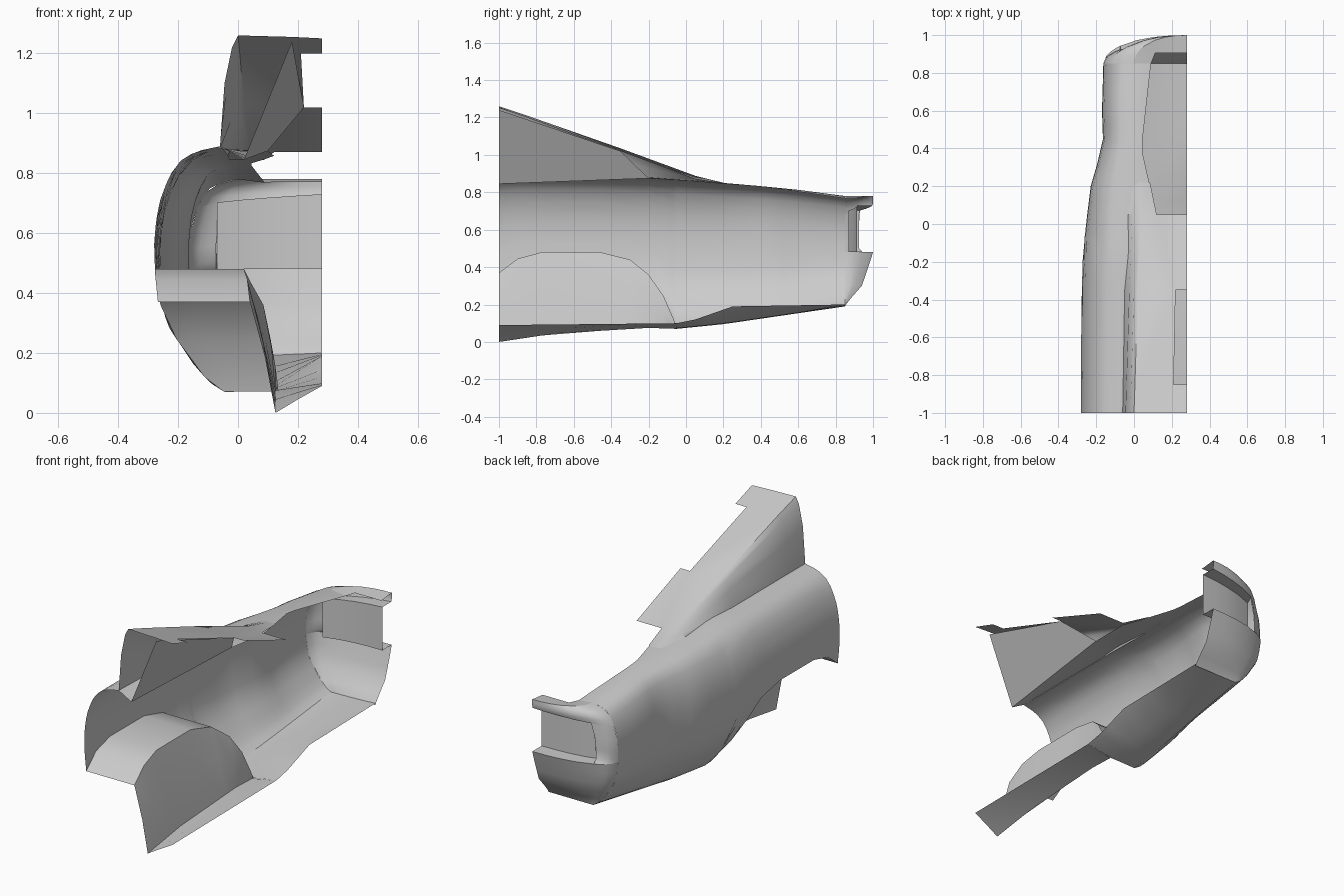
import bpy, bmesh
from math import radians, sqrt

if "Cube" in bpy.data.objects:
    bpy.data.objects.remove(bpy.data.objects["Cube"])

XC = 0.28      # open centre-line of the half shell
Y_NOSE = 0.85  # where the fender meets the nose


def ip(v, pts):
    """Linear lookup in (key, value) pairs."""
    if v <= pts[0][0]:
        return pts[0][1]
    for (a, p), (b, q) in zip(pts, pts[1:]):
        if v <= b:
            return p + (q - p) * (v - a) / (b - a)
    return pts[-1][1]


def loft(name, rows, skip=(), angle=40):
    """Skin a grid of points, leaving out the (row, column) cells in skip."""
    bm = bmesh.new()
    g = [[bm.verts.new(p) for p in r] for r in rows]
    for i in range(len(g) - 1):
        for j in range(len(g[0]) - 1):
            if (i, j) not in skip:
                bm.faces.new((g[i][j], g[i][j + 1], g[i + 1][j + 1], g[i + 1][j]))
    bmesh.ops.remove_doubles(bm, verts=bm.verts, dist=0.0005)
    loose = [v for v in bm.verts if not v.link_faces]
    bmesh.ops.delete(bm, geom=loose, context='VERTS')
    bmesh.ops.recalc_face_normals(bm, faces=bm.faces)
    me = bpy.data.meshes.new(name)
    bm.to_mesh(me)
    bm.free()
    ob = bpy.data.objects.new(name, me)
    bpy.context.collection.objects.link(ob)
    bpy.ops.object.select_all(action='DESELECT')
    ob.select_set(True)
    bpy.context.view_layer.objects.active = ob
    bpy.ops.object.shade_smooth_by_angle(angle=radians(angle))
    return ob


# Guide curves along the length (y, value)
OUTER = [(-1, -.28), (-.5, -.28), (-.2, -.273), (0, -.255), (.2, -.23),
         (.32, -.195), (.45, -.165), (.6, -.17), (.85, -.163)]
CREST_X = [(-1, -.06), (0, -.04), (.4, -.02), (.85, .0)]
CREST_Z = [(-1, .89), (-.2, .88), (.2, .85), (.4, .833), (.6, .813), (.85, .78)]
EDGE_X = [(-1, .02), (-.2, .10), (.05, .12), (.2, .085), (.4, .04), (.85, .09)]
EDGE_Z = [(-1, .845), (-.2, .875), (.05, .858), (.2, .845), (.4, .832), (.85, .768)]
BOTTOM = [(-1, 0), (-.7, .045), (-.2, .075), (-.05, .07), (.2, .095), (.85, .19)]
CENTRE = [(-1, .09), (-.05, .10), (.05, .12), (.25, .19), (.85, .20)]
ARCH = [(-1, .37), (-.9, .445), (-.77, .48), (-.46, .48), (-.3, .44),
        (-.2, .36), (-.12, .245), (-.065, .12), (-.05, .072)]
WELL_IN = [(-1, .04), (-.77, .02), (-.46, .02), (-.3, .04), (-.2, .085), (-.05, .13)]
# Cross-section bulge by height fraction (t, inset as share of crest distance)
SHAPE = [(0, .98), (.04, .75), (.12, .50), (.28, .13), (.36, .06), (.48, .015),
         (.6, 0), (.7, .03), (.78, .09), (.88, .23), (.95, .43), (.98, .65), (1, 1)]


def side_x(y, z):
    z0, z1 = ip(y, BOTTOM), ip(y, CREST_Z)
    if y < 0:
        z0 = .07
    t = (z - z0) / (z1 - z0)
    xo = ip(y, OUTER)
    return xo + (ip(y, CREST_X) - xo) * ip(t, SHAPE)


# Fender: hood edge, crest and side, trimmed by the wheel arch
STEPS = [0, .01, .025, .05, .1, .17, .25, .34, .43, .52, .62, .72, .8, .88, .94, .97, 1]
ys = [y for y, _ in ARCH] + [.05, .12, .2, .26, .32, .38, .45, .52, .6, .7, Y_NOSE]
rows = []
for y in ys:
    top = ip(y, CREST_Z)
    low = ip(y, ARCH) if y <= -.05 else ip(y, BOTTOM)
    row = [(ip(y, EDGE_X), y, ip(y, EDGE_Z))]
    for s in STEPS:
        z = top + (low - top) * s
        row.append((side_x(y, z), y, z))
    rows.append(row)
loft("fender", rows)

# Wheel well: arched roof and sloping inner wall
roof, wall = [], []
for y, z in ARCH:
    xo, xi = side_x(y, z), ip(y, WELL_IN)
    roof.append([(xo + (xi - xo) * k / 3, y, z) for k in range(4)])
    b = min(ip(y, BOTTOM), z - .002)
    wall.append([(xi, y, z), (xi * .5 + .07, y, (z + b) / 2), (.125, y, b)])
loft("wheel_well_roof", roof)
loft("wheel_well_wall", wall)

# Floor: narrow beside the well, full width ahead of it
floor = []
for y in [-1, -.7, -.2, -.05]:
    floor.append([(.125, y, ip(y, BOTTOM)), (.2, y, (ip(y, BOTTOM) + ip(y, CENTRE)) / 2),
                  (XC, y, ip(y, CENTRE))])
loft("floor_rear", floor)
floor = []
for y in [-.05, .05, .12, .25, .45, .6, Y_NOSE]:
    z = ip(y, BOTTOM)
    floor.append([(side_x(y, z), y, z), (.125, y, z + .003), (XC, y, ip(y, CENTRE))])
loft("floor_front", floor)

# Nose: wraps from the fender end round to the centre-line
REACH = [(.19, Y_NOSE), (.22, .87), (.3, .94), (.4, .975), (.48, 1),
         (.5, .97), (.69, .97), (.735, 1), (.79, 1)]


def nose_point(u, z, inset=0):
    x0 = side_x(Y_NOSE, min(z, .78))
    y = Y_NOSE + (ip(z, REACH) - Y_NOSE) * sqrt(1 - (1 - u) ** 2.2)
    return (x0 + (XC - x0) * u, y - inset, z)


def brow(u):
    """Height of the opening's upper edge, rising to the centre."""
    return .68 + .05 * u ** .5


US = [0, .03, .08, .14, .2, .4, .6, .8, 1]
loft("bumper", [[nose_point(u, z) for u in US]
                for z in (.19, .21, .24, .3, .36, .42, .48)])
loft("nose_corner", [[nose_point(u, .48 + (brow(u) - .48) * s) for u in US[:5]]
                     for s in (0, .1, .35, .65, 1)])
loft("nose_lip", [[nose_point(u, brow(u) + (.78 - brow(u)) * s) for u in US]
                  for s in (0, .3, .6, .85, 1)])
lip_top = [nose_point(u, .78) for u in US]
loft("nose_lip_top", [lip_top, [(x, .905, .77) if x > .095 else (.09, Y_NOSE, .768)
                                for x, y, z in lip_top]])

# Grille recess: ledges, end wall and back panel
UG = US[4:]
D = .055
grid = []
for s in (0, .1, .5, .9, 1):
    grid.append([(nose_point(u, .6)[0], nose_point(u, .6, D)[1],
                  .48 + (brow(u) - .48) * s) for u in UG])
loft("grille_panel", grid)
loft("grille_ledge_bottom", [[nose_point(u, .48) for u in UG], grid[0]])
loft("grille_ledge_top", [[nose_point(u, brow(u)) for u in UG], grid[-1]])
loft("grille_end_wall", [[nose_point(UG[0], r[0][2]), r[0]] for r in grid])

# Cabin: sloping pillar and roof with the window opening left out
SECTIONS = [
    (-1, [(-.06, .89), (-.045, 1.1), (-.02, 1.22), (0, 1.26), (.18, 1.255), (XC, 1.25)]),
    (-.85, [(-.058, .886), (-.04, 1.06), (-.015, 1.175), (.005, 1.21), (.21, 1.2), (XC, 1.2)]),
    (-.35, [(-.05, .88), (-.025, .97), (.0, 1.015), (.02, 1.035), (.22, 1.02), (XC, 1.02)]),
    (.05, [(-.035, .86), (-.01, .87), (.015, .88), (.04, .888), (.12, .87), (XC, .87)]),
    (.22, [(-.03, .846), (.0, .846), (.02, .846), (.04, .846), (.085, .844), (XC, .844)])]
loft("cabin_pillar", [[(x, y, z) for x, z in s] for y, s in SECTIONS],
     skip={(1, 4), (3, 4)})

# Flat side window panel under the pillar
loft("window_panel", [[(.18, -1, 1.24), (.02, -1, .845)],
                      [(.22, -.35, 1.02), (.10, -.2, .875)]])
